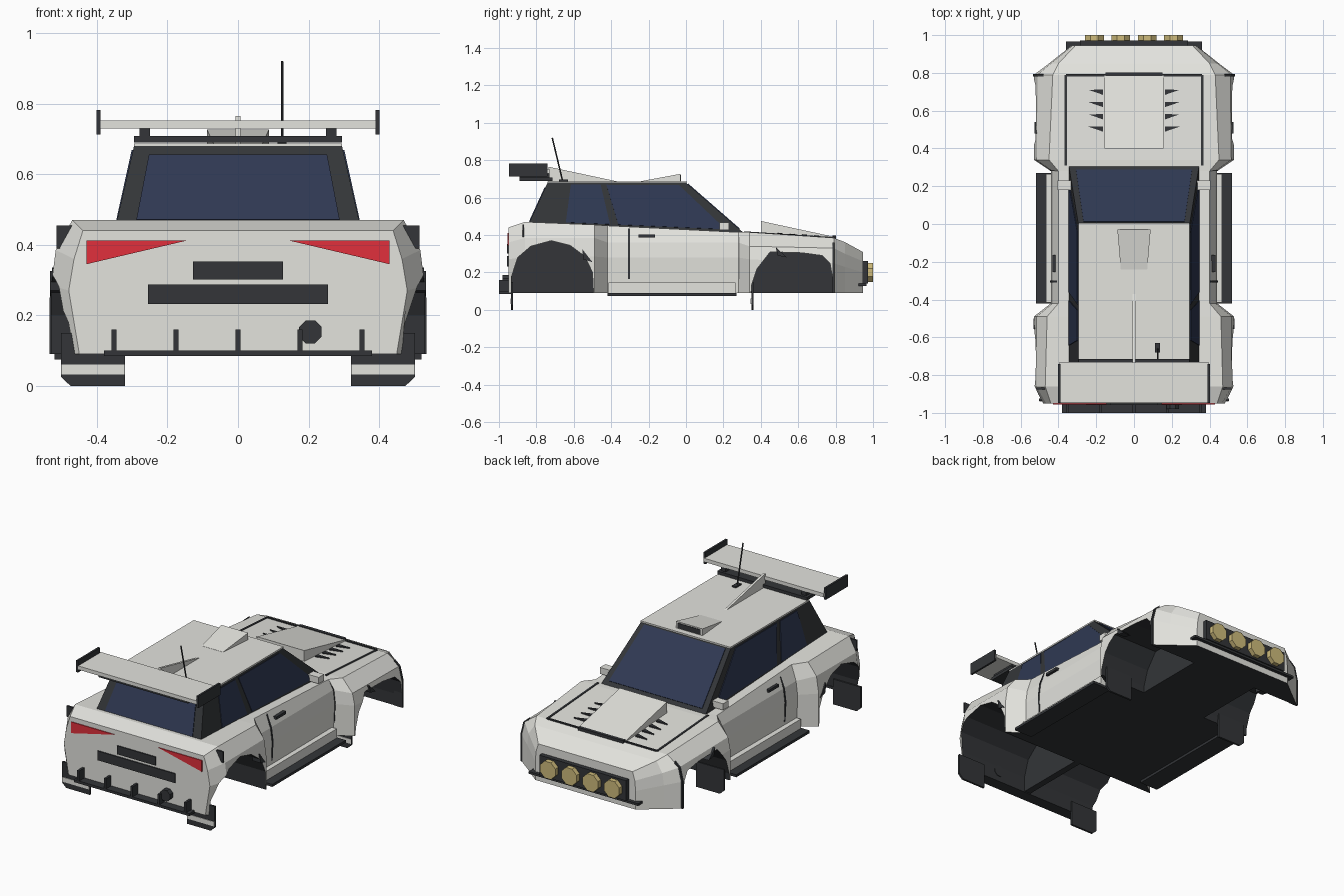
import bpy, bmesh, math
from mathutils import Vector

if "Cube" in bpy.data.objects:
    bpy.data.objects.remove(bpy.data.objects["Cube"])


def mat(name, *rgb):
    m = bpy.data.materials.new(name)
    m.diffuse_color = (*rgb, 1)
    m.use_nodes = True
    m.node_tree.nodes["Principled BSDF"].inputs["Base Color"].default_value = m.diffuse_color
    return m


WHITE = mat("body_white", .77, .77, .73)
DARK = mat("dark_trim", .033, .036, .04)
GLASS = mat("glass", .028, .04, .085)
RED = mat("tail_red", .75, .03, .045)
YELLOW = mat("lamp_yellow", .62, .5, .2)


def mesh(name, verts, faces, *mats):
    bm = bmesh.new()
    vs = [bm.verts.new(v) for v in verts]
    for f in faces:
        bm.faces.new([vs[i] for i in f])
    bmesh.ops.recalc_face_normals(bm, faces=bm.faces)
    me = bpy.data.meshes.new(name)
    bm.to_mesh(me)
    bm.free()
    for m in mats:
        me.materials.append(m)
    ob = bpy.data.objects.new(name, me)
    bpy.context.collection.objects.link(ob)
    return ob


def loft(name, rings, *mats):
    n, k = len(rings[0]), len(rings)
    faces = [(r * n + i, r * n + (i + 1) % n, (r + 1) * n + (i + 1) % n, (r + 1) * n + i)
             for r in range(k - 1) for i in range(n)]
    faces += [tuple(range(n)), tuple(range((k - 1) * n, k * n))]
    return mesh(name, [v for r in rings for v in r], faces, *mats)


def box(name, x0, x1, y0, y1, z0, z1, m):
    return loft(name, [[(x0, y0, z), (x1, y0, z), (x1, y1, z), (x0, y1, z)] for z in (z0, z1)], m)


def prism_x(name, prof, x0, x1, *mats):      # (y, z) outline pushed along x
    return loft(name, [[(x, y, z) for y, z in prof] for x in (x0, x1)], *mats)


def prism_y(name, prof, y0, y1, m):          # (x, z) outline pushed along y
    return loft(name, [[(x, y, z) for x, z in prof] for y in (y0, y1)], m)


def rod(name, a, b, r, sides, m):
    a, b = Vector(a), Vector(b)
    q = (b - a).to_track_quat('Z', 'Y')
    ang = [math.tau * (i + .5) / sides for i in range(sides)]
    return loft(name, [[p + q @ Vector((r * math.cos(t), r * math.sin(t), 0)) for t in ang]
                       for p in (a, b)], m)


def panel(name, quad, u0, u1, v0, v1, m, off=.004):   # inset thin panel on a quad
    a, b, c, d = map(Vector, quad)
    n = (b - a).cross(d - a).normalized()
    p = lambda u, v: (a.lerp(b, u)).lerp(d.lerp(c, u), v)
    r = [p(u0, v0), p(u1, v0), p(u1, v1), p(u0, v1)]
    return loft(name, [[q - n * off for q in r], [q + n * off for q in r]], m)


# Body shell: y, bottom x, then (x, z) of waist, shoulder and top edge
stations = [
    (-.95, .45, .48, .27, .465, .36, .44, .44),
    (-.86, .53, .53, .285, .517, .385, .47, .47),
    (-.49, .53, .53, .285, .515, .385, .46, .455),
    (-.42, .435, .44, .28, .43, .36, .40, .45),
    (.28, .43, .44, .28, .43, .36, .40, .415),
    (.34, .53, .53, .27, .515, .34, .45, .415),
    (.79, .53, .53, .25, .51, .33, .43, .385),
    (.85, .45, .45, .23, .44, .30, .40, .362),
    (.945, .33, .33, .20, .325, .26, .31, .31)]


def ring(s):
    y, xb, xm, zm, xs, zs, xt, zt = s
    half = [(xb, .09), (xm, zm), (xs, zs), (xt, zt)]
    return [(x, y, z) for x, z in half] + [(-x, y, z) for x, z in reversed(half)]


body = loft("body_shell", [ring(s) for s in stations], WHITE, DARK)
for p in body.data.polygons:
    if p.normal.z < -.9:
        p.material_index = 1

# Wheel arches cut out of the body, dark inside
rear_arch = [(-.935, 0), (-.932, .18), (-.90, .28), (-.83, .34), (-.72, .37),
             (-.62, .345), (-.54, .285), (-.50, .2), (-.49, 0)]
front_arch = [(.345, 0), (.35, .13), (.38, .22), (.45, .31), (.62, .305),
              (.73, .29), (.77, .25), (.785, .16), (.785, 0)]
for prof, inner in ((rear_arch, .02), (front_arch, .22)):
    for s in (-1, 1):
        cut = prism_x("arch_cutter", prof, s * inner, s * .7, WHITE, DARK)
        cut.hide_render = True
        for p in cut.data.polygons:
            p.material_index = 1
        mod = body.modifiers.new("arch", 'BOOLEAN')
        mod.operation, mod.solver, mod.object = 'DIFFERENCE', 'EXACT', cut
        bpy.context.view_layer.objects.active = body
        bpy.ops.object.modifier_apply(modifier=mod.name)
        bpy.data.objects.remove(cut)

# Cabin with glass and roof
B = [(.345, -.84, .462), (.345, .31, .41), (-.345, .31, .41), (-.345, -.84, .462)]
T = [(.295, -.74, .68), (.295, .0, .68), (-.295, .0, .68), (-.295, -.74, .68)]
loft("cabin", [B, T], DARK)
right, left = (B[0], B[1], T[1], T[0]), (B[2], B[3], T[3], T[2])
panel("windscreen", (B[1], B[2], T[2], T[1]), .05, .95, .08, .97, GLASS)
panel("rear_window", (B[3], B[0], T[0], T[3]), .08, .92, .04, .88, GLASS)
for q, f in ((right, lambda a, b: (a, b)), (left, lambda a, b: (1 - b, 1 - a))):
    panel("front_side_window", q, *f(.42, .93), .06, .95, GLASS)
    panel("rear_side_window", q, *f(.17, .38), .06, .95, GLASS)
box("roof", -.295, .295, -.74, .005, .678, .687, WHITE)

# Parts on both sides
for s in (-1, 1):
    X = lambda pts: [(s * x, z) for x, z in pts]
    for y, top in ((-.305, .436), (.285, .408)):
        prism_y("door_gap", X([(.438, .165), (.444, .28), (.434, .36), (.404, top),
                               (.38, top), (.38, .165)]), y - .005, y + .005, DARK)
    prism_y("front_arch_trim", X([(.534, .09), (.534, .25), (.514, .33), (.48, .36), (.48, .09)]),
            .782, .794, DARK)
    box("rear_panel_gap", s * .45, s * .515, -.875, -.865, .39, .455, DARK)
    box("door_handle", s * .40, s * .432, -.255, -.165, .388, .404, DARK)
    box("side_mirror", s * .33, s * .405, .18, .23, .428, .466, WHITE)
    box("sill_plate", s * .40, s * .52, -.42, .27, .075, .09, DARK)
    box("sill", s * .40, s * .465, -.415, .265, .09, .145, WHITE)
    prism_x("front_fender_vent", [(.48, .335), (.54, .28), (.49, .29)], s * .48, s * .528, DARK)
    prism_x("rear_fender_vent", [(-.555, .325), (-.5, .255), (-.55, .27)], s * .48, s * .533, DARK)
    for y in (-.93, .355):
        prism_y("mudflap", X([(.32, .15), (.32, 0), (.475, 0), (.502, .025), (.502, .15)]),
                y - .006, y + .006, DARK)
        box("mudflap_stripe", s * .322, s * .5, y - .009, y - .005, .032, .06, WHITE)
    # Bonnet seam and louvres
    prism_x("bonnet_seam", [(.31, .40), (.31, .420), (.79, .389), (.79, .37)],
            s * .355, s * .367, DARK)
    for i in range(4):
        y = .70 - i * .065
        z = .392 + (.79 - y) * .0667
        loft("bonnet_louvre", [[(s * .165, y - .016, h), (s * .165, y + .012, h), (s * .24, y + .01, h)]
                               for h in (z - .02, z)], DARK)
    # Tail lights
    prism_y("tail_light", X([(.43, .412), (.145, .412), (.43, .345)]), -.955, -.94, RED)
    # Wing ends and posts
    box("wing_end_plate", s * .39, s * .402, -.947, -.74, .713, .783, DARK)
    box("wing_post", s * .25, s * .28, -.89, -.73, .69, .732, DARK)

# Bonnet scoop
prism_x("bonnet_scoop", [(.40, .40), (.40, .475), (.785, .392), (.785, .37)], -.155, .155, WHITE)
box("bonnet_front_seam", -.36, .36, .782, .793, .37, .391, DARK)
box("bonnet_intake", -.15, .15, .783, .803, .37, .397, DARK)

# Nose: lamp pod and splitter
box("lamp_panel", -.285, .285, .93, .972, .14, .26, DARK)
for x in (-.21, -.07, .07, .21):
    rod("spot_lamp", (x, .965, .2), (x, 1, .2), .054, 8, YELLOW)
box("splitter", -.36, .36, .87, .965, .127, .14, DARK)

# Tail: plates, diffuser, exhaust
box("number_plate", -.127, .127, -.957, -.94, .302, .352, DARK)
box("rear_grille", -.255, .255, -.957, -.94, .232, .287, DARK)
box("diffuser", -.38, .38, -1, -.93, .085, .1, DARK)
for i in range(-2, 3):
    x = i * .176
    box("diffuser_fin", x - .007, x + .007, -1, -.94, .095, .16, DARK)
rod("exhaust", (.205, -.98, .153), (.205, -.93, .153), .035, 8, DARK)

# Roof: wing, vent, fin, aerial
box("wing_blade", -.395, .395, -.945, -.73, .73, .752, WHITE)
box("wing_bar", -.295, .295, -.89, -.715, .69, .708, DARK)
loft("roof_vent", [[(-.07, -.24, .68), (.07, -.24, .68), (.07, -.24, .688), (-.07, -.24, .688)],
                   [(-.088, -.03, .68), (.088, -.03, .68), (.088, -.03, .727), (-.088, -.03, .727)]], WHITE)
box("roof_vent_mouth", -.075, .075, -.035, -.027, .69, .72, DARK)
prism_x("roof_fin", [(-.36, .685), (-.735, .685), (-.735, .765)], -.007, .007, WHITE)
box("aerial_base", .112, .138, -.68, -.63, .685, .696, DARK)
rod("aerial", (.125, -.66, .69), (.125, -.715, .92), .004, 6, DARK)
